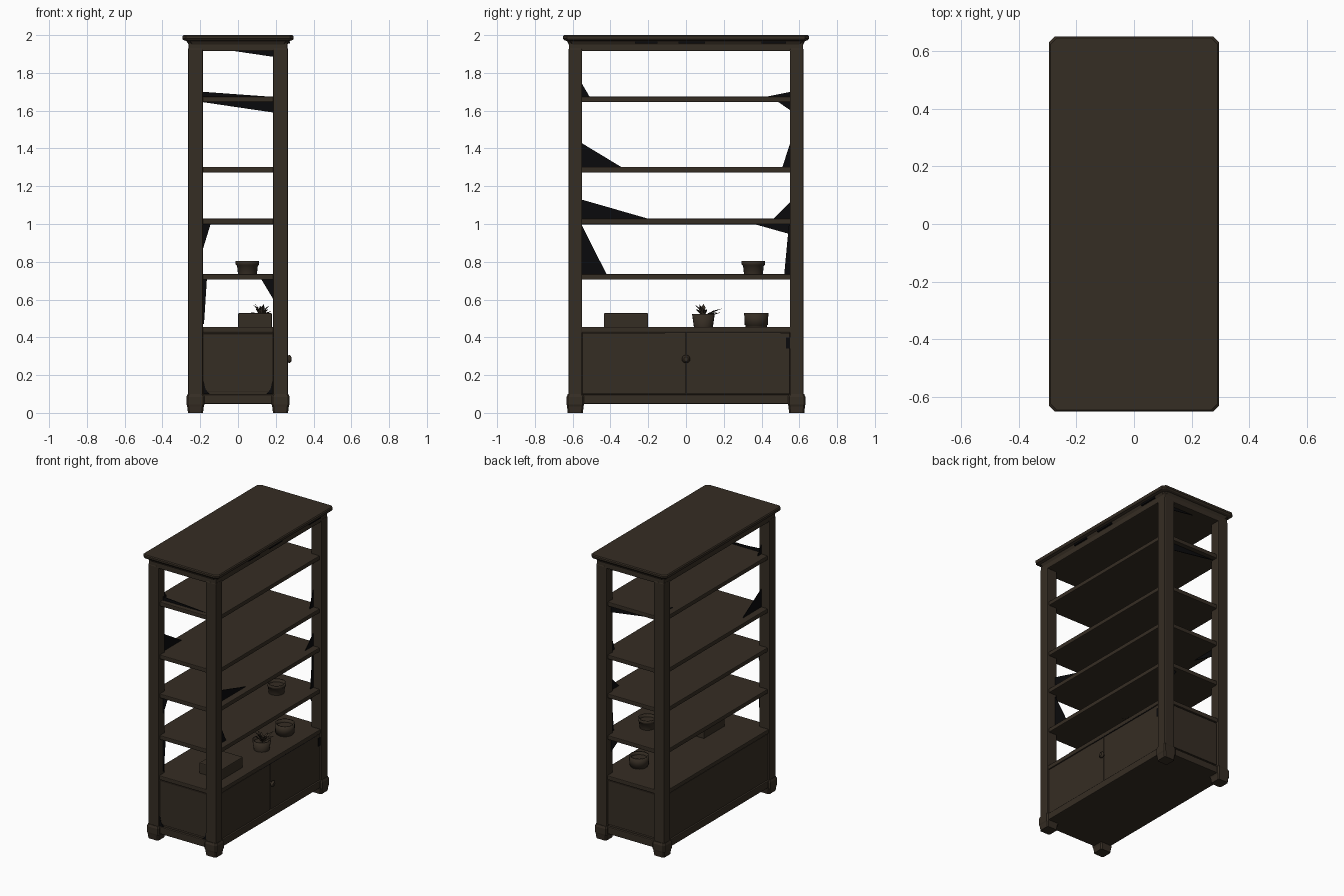
import bpy, bmesh, math, random
from mathutils import Vector

if "Cube" in bpy.data.objects:
    bpy.data.objects.remove(bpy.data.objects["Cube"])

random.seed(4)


def material(name, rgb):
    m = bpy.data.materials.new(name)
    m.diffuse_color = (*rgb, 1)
    m.use_nodes = True
    m.node_tree.nodes["Principled BSDF"].inputs["Base Color"].default_value = m.diffuse_color
    return m


WOOD = material("dark brown wood", (0.036, 0.026, 0.017))
BLACK = material("near black", (0.003, 0.003, 0.0035))


def finish(name, bm, mat):
    bmesh.ops.recalc_face_normals(bm, faces=bm.faces)
    me = bpy.data.meshes.new(name)
    bm.to_mesh(me)
    bm.free()
    me.materials.append(mat)
    ob = bpy.data.objects.new(name, me)
    bpy.context.collection.objects.link(ob)
    return ob


def box(name, x, y, z, bevel=0.0, mat=WOOD):
    bm = bmesh.new()
    bmesh.ops.create_cube(bm, size=1)
    for v in bm.verts:
        v.co = Vector([(r[0] + r[1]) / 2 + c * (r[1] - r[0]) for c, r in zip(v.co, (x, y, z))])
    if bevel:
        bmesh.ops.bevel(bm, geom=bm.edges[:], offset=bevel, segments=2, profile=0.5, affect='EDGES')
    return finish(name, bm, mat)


def stack(name, layers, cx=0, cy=0, chamfer=0.02):
    """Chamfered rectangles (half x, half y, z) joined into one solid."""
    bm = bmesh.new()
    rings = []
    for hx, hy, z in layers:
        c = chamfer
        pts = [(hx - c, -hy), (hx, c - hy), (hx, hy - c), (hx - c, hy),
               (c - hx, hy), (-hx, hy - c), (-hx, c - hy), (c - hx, -hy)]
        rings.append([bm.verts.new((cx + px, cy + py, z)) for px, py in pts])
    for a, b in zip(rings, rings[1:]):
        for i in range(8):
            bm.faces.new((a[i], a[(i + 1) % 8], b[(i + 1) % 8], b[i]))
    bm.faces.new(rings[0][::-1])
    bm.faces.new(rings[-1])
    return finish(name, bm, WOOD)


def lathe(name, profile, loc, axis='Z', n=20):
    """Turned part from (radius, height) points."""
    bm = bmesh.new()
    rings = []
    for r, h in profile:
        ring = []
        for i in range(n):
            a = math.tau * i / n
            p = (r * math.cos(a), r * math.sin(a), h)
            if axis == 'X':
                p = (p[2], p[0], p[1])
            ring.append(bm.verts.new(Vector(p) + Vector(loc)))
        rings.append(ring)
    for a, b in zip(rings, rings[1:]):
        for i in range(n):
            bm.faces.new((a[i], a[(i + 1) % n], b[(i + 1) % n], b[i]))
    bm.faces.new(rings[0])
    bm.faces.new(rings[-1])
    ob = finish(name, bm, WOOD)
    for p in ob.data.polygons:
        p.use_smooth = len(p.vertices) == 4
    return ob


def web(name, pts, axis, t=0.004):
    """Thin dark triangular plate; axis 0 lies along y-z, axis 1 along x-z."""
    bm = bmesh.new()
    sides = []
    for off in (-t / 2, t / 2):
        sides.append([bm.verts.new((axis[1] + off, u, z) if axis[0] == 0 else (u, axis[1] + off, z))
                      for u, z in pts])
    a, b = sides
    bm.faces.new(a)
    bm.faces.new(b[::-1])
    for i in range(len(a)):
        j = (i + 1) % len(a)
        bm.faces.new((a[i], a[j], b[j], b[i]))
    return finish(name, bm, BLACK)


# posts and feet
for sx in (-1, 1):
    for sy in (-1, 1):
        cx, cy = sx * 0.225, sy * 0.586
        box("post", (cx - 0.04, cx + 0.04), (cy - 0.036, cy + 0.036), (0.09, 1.93), 0.006)
        stack("foot", [(0.040, 0.040, 0), (0.044, 0.044, 0.035), (0.048, 0.046, 0.045),
                       (0.048, 0.046, 0.085), (0.042, 0.040, 0.10)], cx, cy, 0.008)

# crown
box("top_rail", (-0.262, 0.262), (-0.62, 0.62), (1.915, 1.965), 0.006)
stack("top_board", [(0.262, 0.62, 1.95), (0.272, 0.63, 1.968), (0.290, 0.645, 1.974),
                    (0.295, 0.651, 1.982), (0.295, 0.651, 1.994), (0.289, 0.645, 2.0)])

# shelves
for z in (0.72, 1.013, 1.287, 1.66):
    box("shelf", (-0.25, 0.25), (-0.605, 0.605), (z - 0.015, z + 0.015), 0.005)

# lower cabinet
box("cabinet_top", (-0.258, 0.258), (-0.612, 0.612), (0.425, 0.455), 0.005)
box("cabinet_body", (-0.242, 0.242), (-0.60, 0.60), (0.05, 0.44))
box("base_rail", (-0.262, 0.262), (-0.616, 0.616), (0.047, 0.097), 0.005)
for sy in (-1, 1):
    y = sorted((sy * 0.002, sy * 0.55))
    box("door", (0.235, 0.254), y, (0.099, 0.423), 0.003)
    box("side_panel", (-0.183, 0.183), sorted((sy * 0.59, sy * 0.608)), (0.11, 0.42), 0.004)
box("back_panel", (-0.254, -0.235), (-0.55, 0.55), (0.099, 0.423), 0.003)
lathe("door_knob", [(0.008, 0), (0.008, 0.01), (0.02, 0.014), (0.022, 0.022), (0.012, 0.03)],
      (0.252, 0, 0.285), 'X', 14)

# objects on the shelves
box("storage_box", (0.0, 0.18), (-0.435, -0.2), (0.45, 0.528), 0.006)
pot = [(0.05, 0), (0.055, 0.045), (0.062, 0.05), (0.062, 0.068), (0.052, 0.068), (0.049, 0.05)]
lathe("upper_pot", pot, (0.05, 0.357, 0.735))
lathe("lower_pot", [(0.055, 0), (0.058, 0.012), (0.062, 0.014), (0.064, 0.075), (0.054, 0.075),
                    (0.052, 0.055)], (0.105, 0.372, 0.453))
lathe("plant_pot", [(0.05, 0), (0.06, 0.07), (0.052, 0.07), (0.048, 0.055)], (0.12, 0.092, 0.453))

# plant leaves
bm = bmesh.new()
for i in range(14):
    a = math.tau * i / 14
    d = Vector((math.cos(a), math.sin(a), 0))
    s = Vector((-d.y, d.x, 0)) * 0.011
    o = Vector((0.125, 0.092, 0.50))
    r = random.uniform(0.03, 0.055) + (0.05 if d.y > 0.6 else 0)
    h = random.uniform(0.045, 0.08) - (0.02 if d.y > 0.6 else 0)
    mid = o + d * r * 0.5 + Vector((0, 0, h * 0.75))
    tip = o + d * r + Vector((0, 0, h))
    tip.x = min(tip.x, 0.185)
    v = [bm.verts.new(p) for p in (o, mid + s, tip, mid - s)]
    v.append(bm.verts.new(mid - Vector((0, 0, 0.008))))
    for tri in ((0, 1, 3), (1, 2, 3), (0, 4, 1), (1, 4, 2), (2, 4, 3), (3, 4, 0)):
        bm.faces.new([v[k] for k in tri])
finish("plant_leaves", bm, WOOD)

# dark gussets on the long sides: (inner edge, shelf height, height on post, plane)
for u, z, zp, px in ((-0.42, 0.733, 1.0, 0.2), (-0.19, 1.025, 1.13, 0.2), (-0.34, 1.30, 1.43, -0.2),
                     (-0.51, 1.673, 1.75, -0.2), (0.46, 1.025, 1.12, 0.2), (0.36, 1.0, 0.945, -0.2),
                     (0.51, 1.30, 1.44, 0.2), (0.42, 1.673, 1.70, -0.2), (0.49, 1.645, 1.6, 0.2)):
    e = math.copysign(0.555, u)
    web("long_side_gusset", [(u, z), (e, z), (e, zp)], (0, px))
web("post_gusset", [(0.555, 0.733), (0.52, 0.733), (0.545, 1.0), (0.555, 1.0)], (0, 0.2))

# dark gussets on the short ends
for u, z, zp, py in ((-0.145, 1.0, 0.86, -0.57), (0.125, 0.705, 0.60, 0.57), (0.185, 1.673, 1.70, -0.57),
                     (-0.185, 1.645, 1.59, 0.57), (-0.03, 1.917, 1.885, 0.57)):
    e = -0.188 if u < 0 or u > 0.18 else 0.188
    if u in (-0.185, -0.03):
        e = 0.188
    web("end_gusset", [(u, z), (e, z), (e, zp)], (1, py))
web("end_strip", [(-0.188, 0.705), (-0.165, 0.705), (-0.18, 0.47), (-0.188, 0.47)], (1, -0.57))

# dark worn patches under the crown and at the panel corners
for a, b in ((-0.27, -0.15), (-0.04, 0.1), (0.4, 0.53)):
    box("crown_patch", (0.262, 0.276), (a, b), (1.955, 1.967), 0, BLACK)
for s in (-1, 1):
    web("panel_corner_patch", [(s * 0.182, 0.1), (s * 0.15, 0.1), (s * 0.172, 0.125), (s * 0.182, 0.17)],
        (1, -0.609))
box("door_line", (0.25, 0.256), (-0.11, 0.5), (0.422, 0.426), 0, BLACK)
box("door_edge_patch", (0.25, 0.256), (0.53, 0.552), (0.34, 0.4), 0, BLACK)
